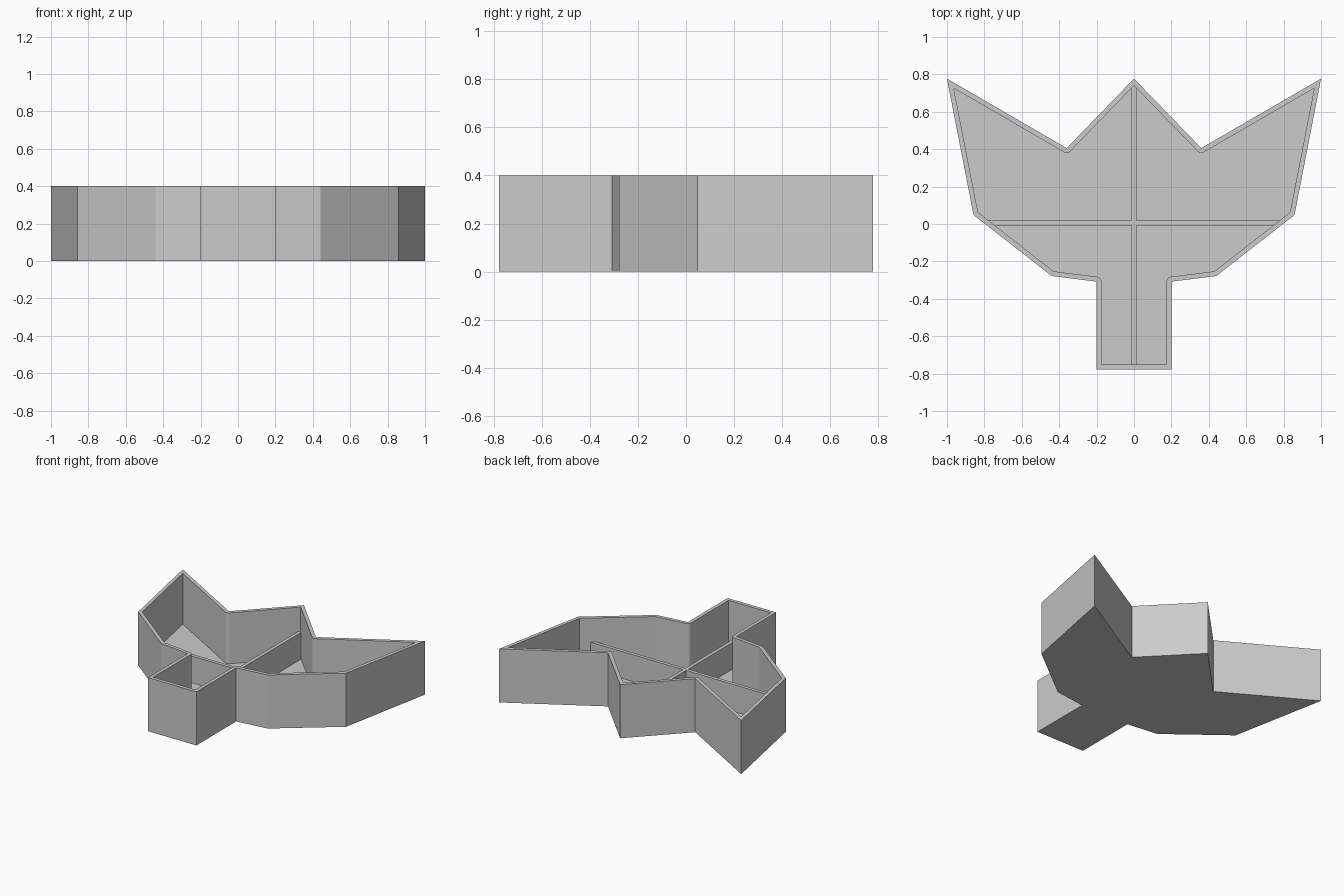
import bpy
import bmesh
from mathutils import Vector

cube = bpy.data.objects.get("Cube")
if cube:
    bpy.data.objects.remove(cube, do_unlink=True)

HEIGHT = 0.4
FLOOR = 0.02
WALL = 0.026
DIVIDER_TOP = 0.22
ARC_STEPS = 6

grey = bpy.data.materials.new("plain grey")
grey.use_nodes = True
colour = (0.6, 0.6, 0.6, 1)
grey.diffuse_color = colour
grey.node_tree.nodes["Principled BSDF"].inputs["Base Color"].default_value = colour


def finish(bm, name):
    bmesh.ops.recalc_face_normals(bm, faces=bm.faces[:])
    mesh = bpy.data.meshes.new(name)
    bm.to_mesh(mesh)
    bm.free()
    mesh.materials.append(grey)
    obj = bpy.data.objects.new(name, mesh)
    bpy.context.collection.objects.link(obj)
    return obj


def mirrored(half):
    """Complete a counter-clockwise right half with its left half."""
    left = [(-x, y) for x, y in reversed(half) if x > 0]
    return [Vector(p) for p in half + left]


def inset_corners(outline, dist):
    """Inner points for each corner: mitred inside corners, rounded reflex ones."""
    result = []
    for i, p in enumerate(outline):
        d1 = (p - outline[i - 1]).normalized()
        d2 = (outline[(i + 1) % len(outline)] - p).normalized()
        n1, n2 = Vector((-d1.y, d1.x)), Vector((-d2.y, d2.x))
        if d1.x * d2.y - d1.y * d2.x > 0:
            result.append([p + (n1 + n2) * dist / (1 + n1.dot(n2))])
        else:
            steps = [k / ARC_STEPS for k in range(ARC_STEPS + 1)]
            result.append([p + n1.lerp(n2, t).normalized() * dist for t in steps])
    return result


def ring(bm, points, z):
    return [bm.verts.new((p.x, p.y, z)) for p in points]


def join_rings(bm, low, high):
    for i in range(len(low)):
        j = (i + 1) % len(low)
        bm.faces.new((low[i], low[j], high[j], high[i]))


# Tulip-shaped tray: base, outer walls, rim, inner walls and floor
outline = mirrored([(0.2, -0.777), (0.2, -0.308), (0.44, -0.278), (0.858, 0.048),
                    (1, 0.777), (0.36, 0.406), (0, 0.777)])
corners = inset_corners(outline, WALL)
inner = [p for group in corners for p in group]

bm = bmesh.new()
base = ring(bm, outline, 0)
outer_top = ring(bm, outline, HEIGHT)
inner_top = ring(bm, inner, HEIGHT)
inner_floor = ring(bm, inner, FLOOR)
bm.faces.new(base)
bm.faces.new(inner_floor)
join_rings(bm, base, outer_top)
join_rings(bm, inner_floor, inner_top)

groups, start = [], 0
for group in corners:
    groups.append(inner_top[start:start + len(group)])
    start += len(group)
for i, group in enumerate(groups):
    j = (i + 1) % len(groups)
    bm.faces.new((outer_top[i], outer_top[j], groups[j][0], group[-1]))
    for a, b in zip(group, group[1:]):
        bm.faces.new((outer_top[i], b, a))
finish(bm, "tray")

# Low cross-shaped divider, its ends set into the walls
t = 0.013
cross = mirrored([(t, -0.76), (t, 0.005 - t), (0.765, 0.005 - t),
                  (0.80, 0.005 + t), (t, 0.005 + t), (t, 0.745)])
bm = bmesh.new()
low = ring(bm, cross, FLOOR / 2)
high = ring(bm, cross, DIVIDER_TOP)
bm.faces.new(low)
bm.faces.new(high)
join_rings(bm, low, high)
finish(bm, "cross_divider")
